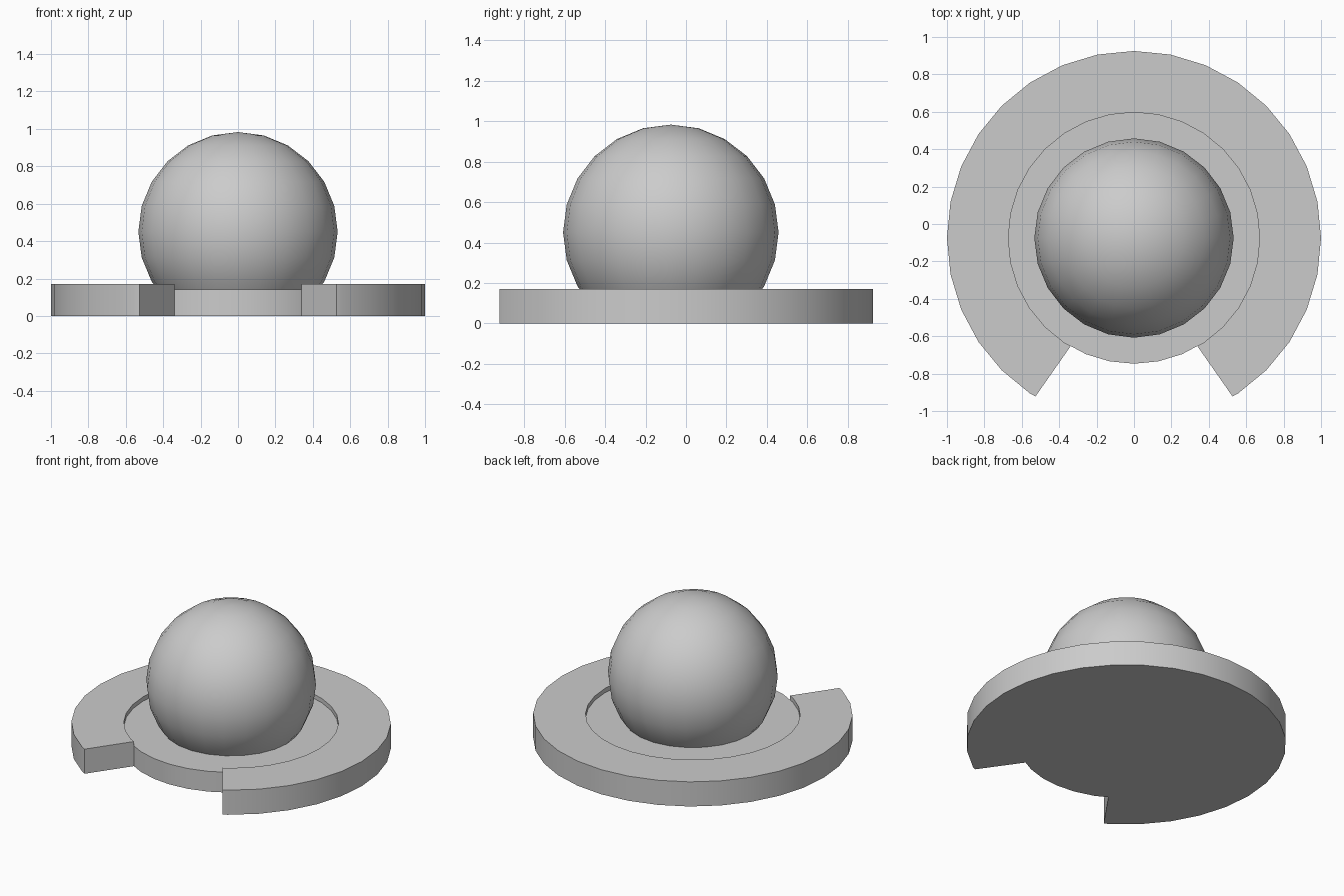
import bpy, bmesh, math

if "Cube" in bpy.data.objects:
    bpy.data.objects.remove(bpy.data.objects["Cube"])

CY = -0.075      # centre of the round parts
SEG = 32


def finish(name, bm):
    bmesh.ops.recalc_face_normals(bm, faces=bm.faces)
    me = bpy.data.meshes.new(name)
    bm.to_mesh(me)
    bm.free()
    ob = bpy.data.objects.new(name, me)
    bpy.context.collection.objects.link(ob)
    return ob


def smooth(ob):
    bpy.ops.object.select_all(action='DESELECT')
    ob.select_set(True)
    bpy.context.view_layer.objects.active = ob
    bpy.ops.object.shade_smooth_by_angle(angle=math.radians(30))


def prism(name, pts, z0, z1):
    bm = bmesh.new()
    face = bm.faces.new([bm.verts.new((x, y, z0)) for x, y in pts])
    ext = bmesh.ops.extrude_face_region(bm, geom=[face], use_keep_orig=True)
    for v in ext["geom"]:
        if isinstance(v, bmesh.types.BMVert):
            v.co.z = z1
    return finish(name, bm)


def circle(r):
    return [(r * math.sin(2 * math.pi * i / SEG), CY + r * math.cos(2 * math.pi * i / SEG))
            for i in range(SEG)]


# recessed round floor
floor = prism("base_floor", circle(0.672), 0, 0.14)

# raised outer ring: rectangular section swept round
bm = bmesh.new()
loops = [[bm.verts.new((x, y, z)) for x, y in circle(r)]
         for r, z in ((0.672, 0), (1, 0), (1, 0.17), (0.672, 0.17))]
for k in range(4):
    a, b = loops[k], loops[(k + 1) % 4]
    for i in range(SEG):
        j = (i + 1) % SEG
        bm.faces.new((a[i], a[j], b[j], b[i]))
ring = finish("outer_ring", bm)

# wedge-shaped opening at the front of the ring
cutter = prism("opening_cutter", [(0, -0.168), (-0.721, -1.2), (0.721, -1.2)], -0.5, 0.5)
cutter.hide_render = True
cutter.hide_set(True)
mod = ring.modifiers.new("opening", 'BOOLEAN')
mod.operation = 'DIFFERENCE'
mod.solver = 'EXACT'
mod.object = cutter
bpy.context.view_layer.objects.active = ring
bpy.ops.object.modifier_apply(modifier="opening")
bpy.data.objects.remove(cutter)

# globe, with the lower cap cut off inside the floor
bm = bmesh.new()
bmesh.ops.create_uvsphere(bm, u_segments=24, v_segments=12, radius=0.533)
bmesh.ops.delete(bm, geom=[v for v in bm.verts if v.co.z < -0.4], context='VERTS')
bmesh.ops.holes_fill(bm, edges=[e for e in bm.edges if e.is_boundary], sides=0)
bmesh.ops.translate(bm, verts=bm.verts, vec=(0, CY, 0.45))
globe = finish("globe", bm)

for ob in (floor, ring, globe):
    smooth(ob)
